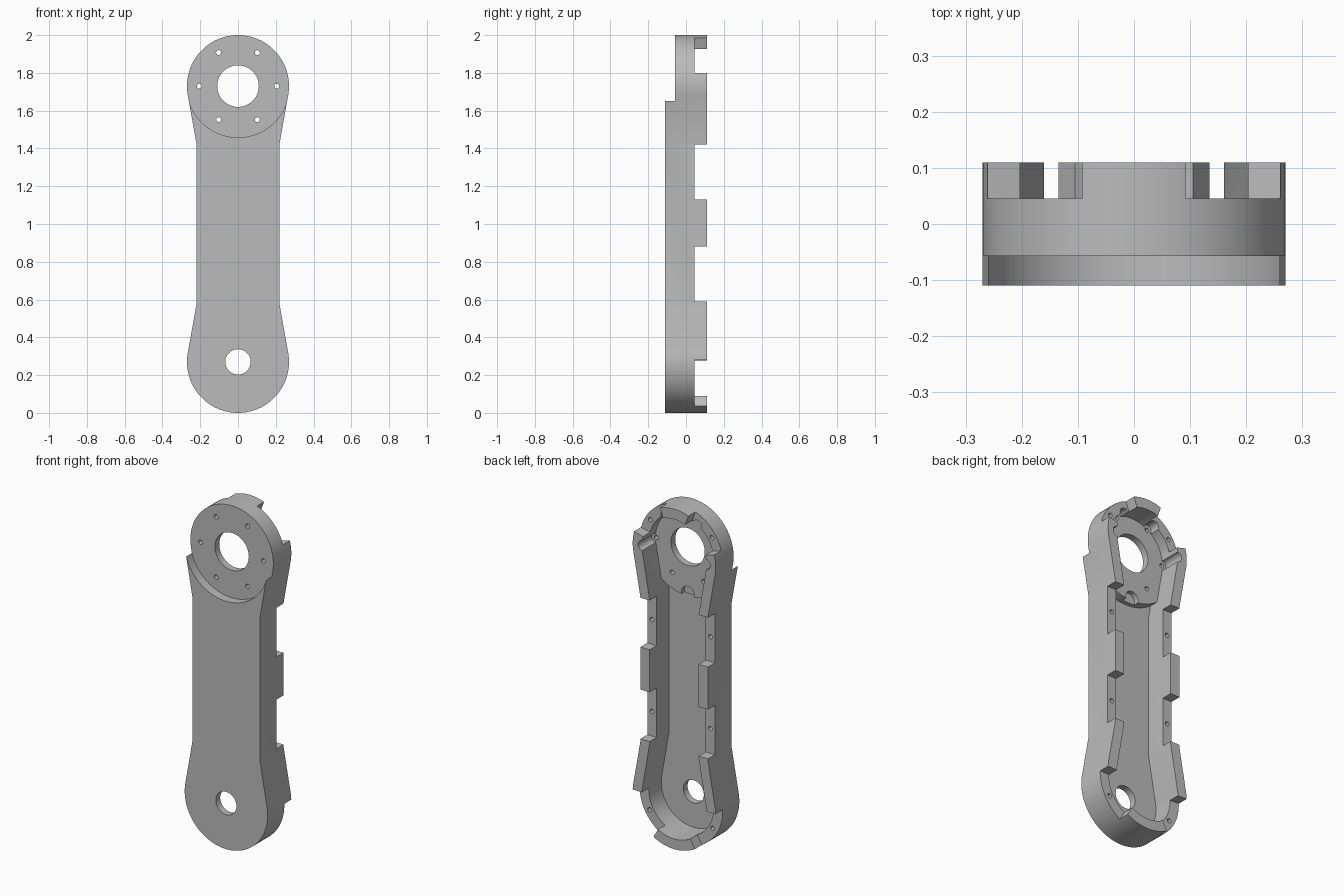
import bpy, bmesh
from math import sin, cos, pi, radians, hypot, atan2, acos

if "Cube" in bpy.data.objects:
    bpy.data.objects.remove(bpy.data.objects["Cube"], do_unlink=True)

LOW, HIGH, MID = 0.27, 1.73, 1.0     # pivot heights and mirror height
FRONT, BACK, LEDGE, FLOOR = -0.11, 0.11, 0.045, -0.07
RECESS, PLATE_BACK = -0.057, -0.017


def prism(name, points, y0, y1):
    """Extrude an outline in the xz plane from y0 to y1."""
    bm = bmesh.new()
    face = bm.faces.new([bm.verts.new((x, y0, z)) for x, z in points])
    new = bmesh.ops.extrude_face_region(bm, geom=[face])["geom"]
    verts = [v for v in new if isinstance(v, bmesh.types.BMVert)]
    bmesh.ops.translate(bm, verts=verts, vec=(0, y1 - y0, 0))
    bmesh.ops.recalc_face_normals(bm, faces=bm.faces)
    mesh = bpy.data.meshes.new(name)
    bm.to_mesh(mesh)
    bm.free()
    obj = bpy.data.objects.new(name, mesh)
    bpy.context.collection.objects.link(obj)
    return obj


def disc(name, x, z, r, y0, y1, n=24):
    ring = [(x + r * cos(2 * pi * i / n), z + r * sin(2 * pi * i / n)) for i in range(n)]
    return prism(name, ring, y0, y1)


def cut(target, cutter):
    """Subtract a cutter and discard it."""
    mod = target.modifiers.new("cut", "BOOLEAN")
    mod.operation, mod.solver, mod.object = "DIFFERENCE", "EXACT", cutter
    cutter.hide_render = True
    bpy.context.view_layer.objects.active = target
    bpy.ops.object.modifier_apply(modifier=mod.name)
    bpy.data.objects.remove(cutter, do_unlink=True)


def arm_outline(r, waist, waist_z=0.575, n=32):
    """Two round ends joined to a narrower straight waist by tangents."""
    dz = waist_z - LOW
    a = atan2(dz, waist) - acos(r / hypot(waist, dz))
    arc = [-pi / 2 + (a + pi / 2) * i / n for i in range(n + 1)]
    quarter = [(r * cos(t), LOW + r * sin(t)) for t in arc] + [(waist, waist_z)]
    right = quarter + [(x, 2 * MID - z) for x, z in reversed(quarter)]
    right[0], right[-1] = (0, LOW - r), (0, HIGH + r)
    return right + [(-x, z) for x, z in reversed(right[1:-1])]


# Arm shell with the round front recess
shell = prism("arm_shell", arm_outline(0.27, 0.22), FRONT, BACK)
cut(shell, disc("recess", 0, HIGH, 0.272, -0.3, RECESS, 96))

# Hollow back, leaving the raised bearing plate at the upper end
cavity = prism("cavity", arm_outline(0.21, 0.16), FLOOR, 0.3)
cut(cavity, disc("plate", 0, HIGH, 0.29, -0.3, PLATE_BACK, 96))
cut(shell, cavity)

# Gaps between the raised tabs along the straight walls
for z0, z1 in ((0.59, 0.88), (1.13, 1.42)):
    cut(shell, prism("gap", [(-1, z0), (1, z0), (1, z1), (-1, z1)], LEDGE, 0.3))

# Gaps around the round ends, as wedges measured from the tip
for side in (-1, 1):
    for z, up, a0, a1 in ((LOW, -1, 30, 92), (HIGH, 1, 20, 75)):
        far = [(side * 0.6 * sin(radians(a)), z + up * 0.6 * cos(radians(a)))
               for a in (a0, a1)]
        cut(shell, prism("gap", [(0, z)] + far, LEDGE, 0.3))

# Pivot holes
cut(shell, disc("lower_bore", 0, LOW, 0.067, -0.3, 0.3, 48))
cut(shell, disc("upper_bore", 0, HIGH, 0.11, -0.3, 0.3, 64))

# Bolt circle: clearance grooves in the wall, then through holes
for i in range(6):
    x, z = 0.205 * cos(i * pi / 3), HIGH + 0.205 * sin(i * pi / 3)
    if i in (0, 1, 2, 3):
        cut(shell, disc("groove", x, z, 0.03, PLATE_BACK + 0.0005, 0.3))
    cut(shell, disc("bolt_hole", x, z, 0.013, -0.3, 0.3, 16))

# Cable notch in the lower edge of the bearing plate
cut(shell, disc("notch", 0, 1.455, 0.042, -0.045, 0.3, 32))

# Blind screw holes in the ledges
for side in (-1, 1):
    for x, z in ((0.19, 0.735), (0.19, 1.275), (0.205, 0.152), (0.2, 1.86)):
        cut(shell, disc("screw_hole", side * x, z, 0.013, -0.03, 0.3, 16))

# Single grey finish
grey = bpy.data.materials.new("plain_grey")
grey.use_nodes = True
colour = (0.5, 0.5, 0.5, 1)
grey.diffuse_color = colour
grey.node_tree.nodes["Principled BSDF"].inputs["Base Color"].default_value = colour
shell.data.materials.clear()
shell.data.materials.append(grey)

bpy.ops.object.select_all(action="DESELECT")
shell.select_set(True)
bpy.context.view_layer.objects.active = shell
bpy.ops.object.shade_smooth_by_angle(angle=radians(25))
